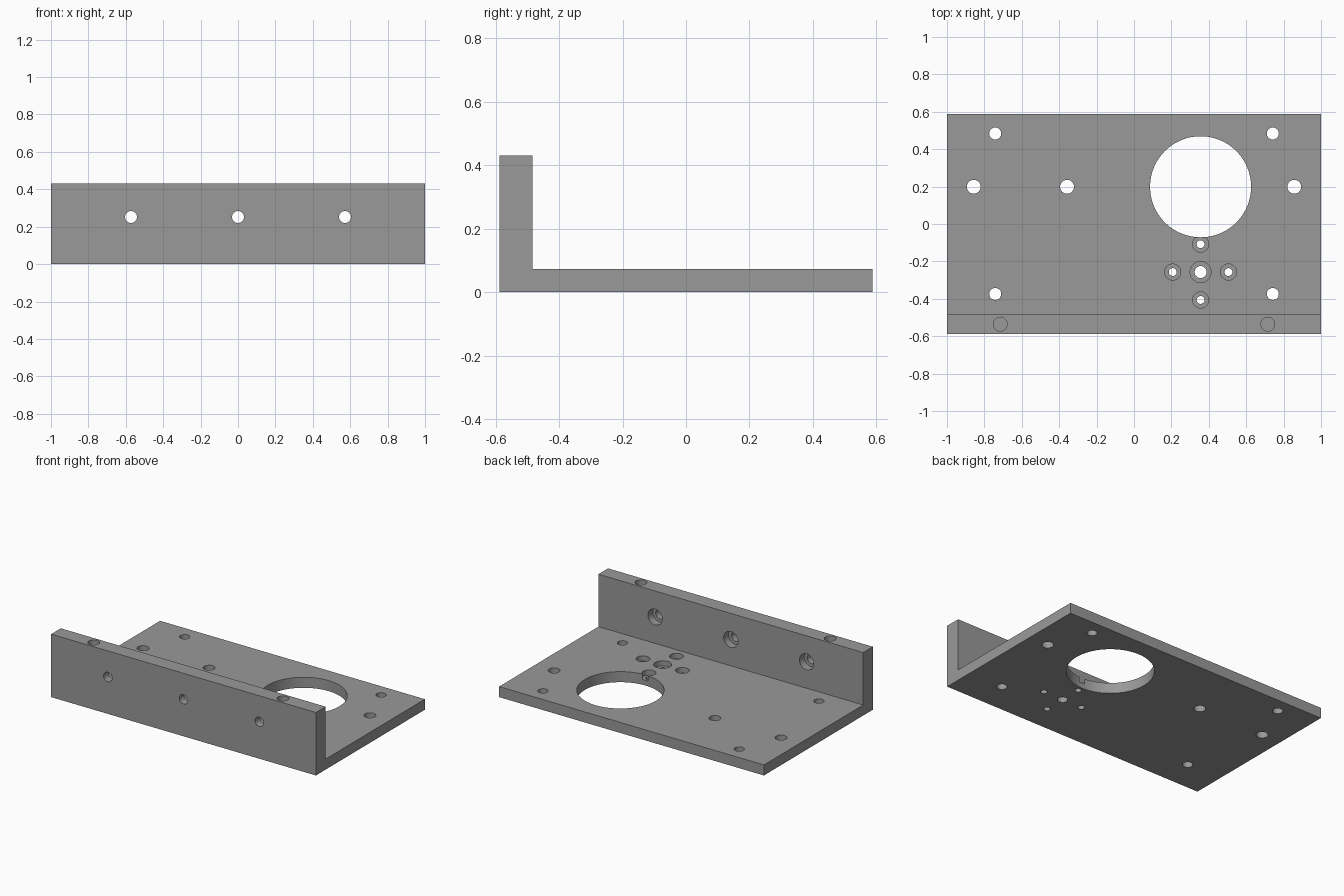
import bpy, bmesh, math
from mathutils import Matrix, Vector

cube = bpy.data.objects.get("Cube")
if cube:
    bpy.data.objects.remove(cube, do_unlink=True)

WIDTH, DEPTH, HEIGHT = 2.0, 1.175, 0.43
PLATE, WALL = 0.072, 0.104
FRONT, BACK = -DEPTH / 2, DEPTH / 2

grey = bpy.data.materials.new("machined grey")
grey.use_nodes = True
colour = (0.32, 0.32, 0.32, 1)
grey.diffuse_color = colour
grey.node_tree.nodes["Principled BSDF"].inputs["Base Color"].default_value = colour


def make_object(name, bm):
    bmesh.ops.recalc_face_normals(bm, faces=bm.faces)
    mesh = bpy.data.meshes.new(name)
    bm.to_mesh(mesh)
    bm.free()
    mesh.materials.append(grey)
    obj = bpy.data.objects.new(name, mesh)
    bpy.context.collection.objects.link(obj)
    return obj


# L-shaped bracket, extruded along x
bm = bmesh.new()
wall_back = FRONT + WALL
profile = [(FRONT, 0), (BACK, 0), (BACK, PLATE), (wall_back, PLATE),
           (wall_back, HEIGHT), (FRONT, HEIGHT)]
face = bm.faces.new([bm.verts.new((-WIDTH / 2, y, z)) for y, z in profile])
ext = bmesh.ops.extrude_face_region(bm, geom=[face])
bmesh.ops.translate(bm, vec=(WIDTH, 0, 0),
                    verts=[v for v in ext["geom"] if isinstance(v, bmesh.types.BMVert)])
bracket = make_object("mounting_bracket", bm)


def drill(place, steps, axis="Z", sides=48):
    """Cut a round hole; steps are (radius, from, to) along the axis."""
    bm = bmesh.new()
    rings = []
    for radius, start, end in steps:
        for h in (start, end):
            rings.append([bm.verts.new((radius * math.cos(a), radius * math.sin(a), h))
                          for a in (math.tau * i / sides for i in range(sides))])
    for low, high in zip(rings, rings[1:]):
        for i in range(sides):
            j = (i + 1) % sides
            bm.faces.new((low[i], low[j], high[j], high[i]))
    bm.faces.new(rings[0][::-1])
    bm.faces.new(rings[-1])
    turn = Matrix.Rotation(-math.pi / 2, 4, "X") if axis == "Y" else Matrix()
    bmesh.ops.transform(bm, matrix=Matrix.Translation(Vector(place)) @ turn, verts=bm.verts)
    cutter = make_object("hole_cutter", bm)
    cutter.hide_render = True
    mod = bracket.modifiers.new("hole", "BOOLEAN")
    mod.operation, mod.solver, mod.object = "DIFFERENCE", "EXACT", cutter
    bpy.context.view_layer.objects.active = bracket
    bpy.ops.object.modifier_apply(modifier=mod.name)
    bpy.data.objects.remove(cutter, do_unlink=True)


def through(x, y, radius, sides=48):
    drill((x, y, 0), [(radius, -0.1, PLATE + 0.1)], sides=sides)


def counterbored(x, y, radius, head):
    drill((x, y, 0), [(radius, -0.1, PLATE / 2), (head, PLATE / 2, PLATE + 0.1)])


# Motor opening and plain plate holes
MX, MY = 0.356, 0.199
through(MX, MY, 0.27, sides=96)
for x in (-0.742, 0.742):
    for y in (0.484, -0.374):
        through(x, y, 0.032)
for x in (-0.857, -0.358, 0.857):
    through(x, MY, 0.037)

# Counterbored cross pattern
CY = -0.257
counterbored(MX, CY, 0.032, 0.056)
for dx, dy in ((1, 0), (-1, 0), (0, 1), (0, -1)):
    counterbored(MX + 0.149 * dx, CY + 0.149 * dy, 0.021, 0.043)

# Wall holes, counterbored from the rear
for x in (-0.572, 0, 0.572):
    drill((x, FRONT, 0.252), [(0.032, -0.1, WALL / 2), (0.054, WALL / 2, WALL + 0.1)], "Y")

# Blind holes in the wall's top edge
for x in (-0.715, 0.715):
    drill((x, FRONT + WALL / 2, HEIGHT), [(0.037, -0.2, 0.1)])

# Smooth hole walls, sharp edges
bpy.ops.object.select_all(action="DESELECT")
bracket.select_set(True)
bpy.context.view_layer.objects.active = bracket
bpy.ops.object.shade_smooth_by_angle(angle=math.radians(30))
